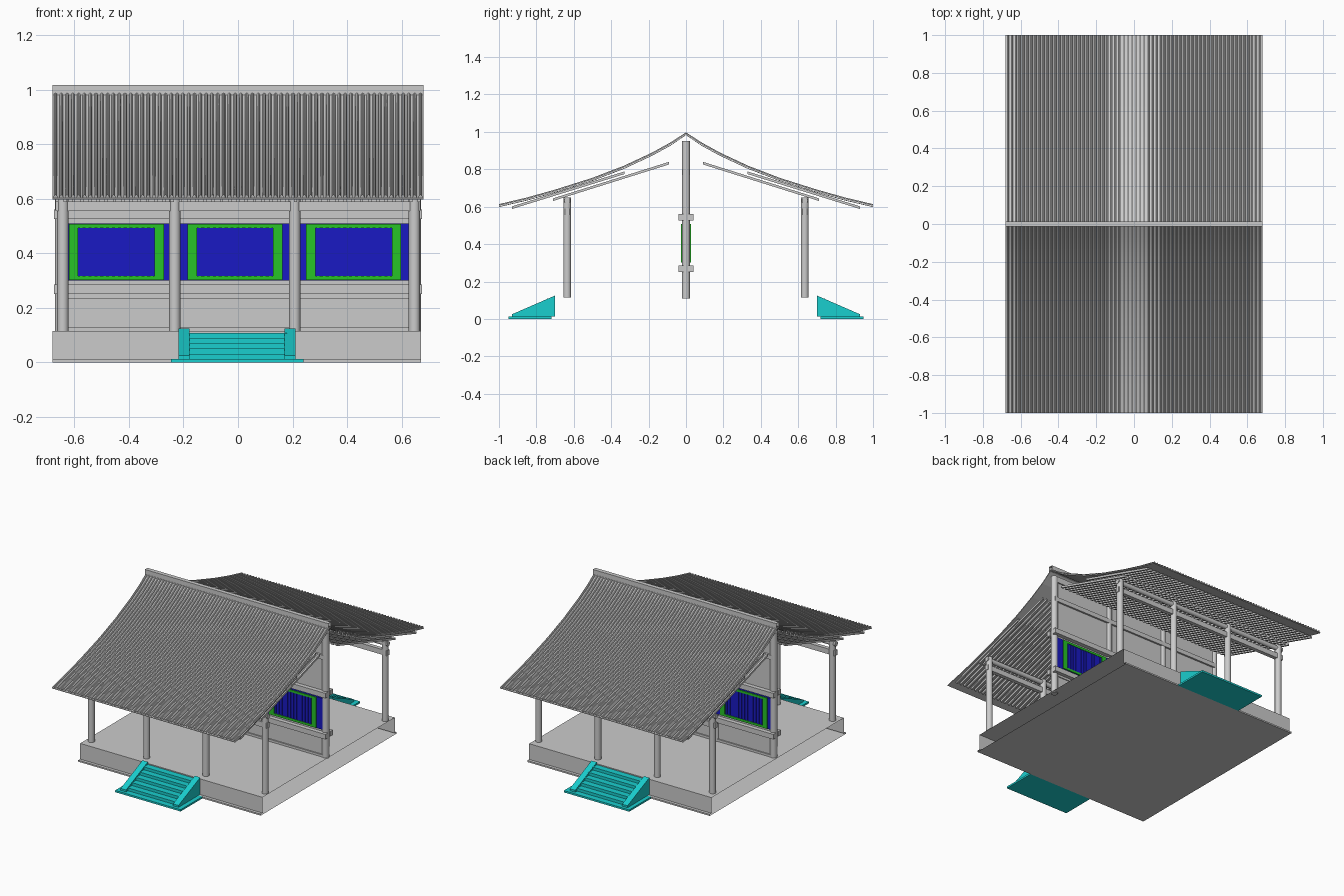
import bpy, bmesh, math
from mathutils import Matrix, Vector

if "Cube" in bpy.data.objects:
    bpy.data.objects.remove(bpy.data.objects["Cube"])


def material(name, rgb):
    m = bpy.data.materials.new(name)
    m.diffuse_color = (*rgb, 1)
    m.use_nodes = True
    m.node_tree.nodes["Principled BSDF"].inputs["Base Color"].default_value = m.diffuse_color
    return m


TEAL = material("teal", (0.01, 0.62, 0.62))
BLUE = material("blue", (0.01, 0.01, 0.55))
GREEN = material("green", (0.02, 0.55, 0.02))


def finish(name, bm, mat=None, smooth=False):
    bmesh.ops.recalc_face_normals(bm, faces=bm.faces)
    me = bpy.data.meshes.new(name)
    bm.to_mesh(me)
    bm.free()
    ob = bpy.data.objects.new(name, me)
    bpy.context.collection.objects.link(ob)
    if mat:
        me.materials.append(mat)
    if smooth:
        bpy.ops.object.select_all(action='DESELECT')
        ob.select_set(True)
        bpy.context.view_layer.objects.active = ob
        bpy.ops.object.shade_smooth_by_angle(angle=math.radians(40))
    return ob


def boxes(name, items, mat=None):
    """Each item is (x0, x1, y0, y1, z0, z1)."""
    bm = bmesh.new()
    for x0, x1, y0, y1, z0, z1 in items:
        m = Matrix.Translation(((x0 + x1) / 2, (y0 + y1) / 2, (z0 + z1) / 2)) @ \
            Matrix.Diagonal((abs(x1 - x0), abs(y1 - y0), abs(z1 - z0), 1))
        bmesh.ops.create_cube(bm, size=1, matrix=m)
    return finish(name, bm, mat)


def extrude_x(name, profile, spans, mat=None, caps=True):
    """Sweep a closed (y, z) profile along x over each span."""
    bm = bmesh.new()
    n = len(profile)
    for x0, x1 in spans:
        a = [bm.verts.new((x0, y, z)) for y, z in profile]
        b = [bm.verts.new((x1, y, z)) for y, z in profile]
        for i in range(n):
            j = (i + 1) % n
            bm.faces.new((a[i], a[j], b[j], b[i]))
        if caps:
            bm.faces.new(a)
            bm.faces.new(b)
    return finish(name, bm, mat)


def columns(name, xs, y, r, z0, z1):
    bm = bmesh.new()
    for x in xs:
        bmesh.ops.create_cone(bm, cap_ends=True, segments=16, radius1=r, radius2=r, depth=z1 - z0,
                              matrix=Matrix.Translation((x, y, (z0 + z1) / 2)))
    return finish(name, bm, smooth=True)


def round_beam(name, y, z, r, x):
    bm = bmesh.new()
    bmesh.ops.create_cone(bm, cap_ends=True, segments=12, radius1=r, radius2=r, depth=2 * x,
                          matrix=Matrix.Translation((0, y, z)) @ Matrix.Rotation(math.pi / 2, 4, 'Y'))
    return finish(name, bm, smooth=True)


# Platform: open-ended shell with a thin plinth edge
half = [(-0.72, 0), (-0.72, 0.01), (-0.70, 0.01), (-0.70, 0.115)]
extrude_x("platform", half + [(-y, z) for y, z in reversed(half)], [(-0.68, 0.672)], caps=False)

# Centre wall: columns, panel and beams
WALL_X = (-0.65, -0.23, 0.21, 0.65)
columns("wall_columns", WALL_X, 0, 0.022, 0.11, 0.95)
boxes("wall_panel", [(-0.65, 0.65, -0.01, 0.01, 0.115, 0.94)])
boxes("wall_beams", [(-0.66, 0.66, -0.022, 0.022, 0.77, 0.80),
                     (-0.66, 0.66, -0.018, 0.018, 0.91, 0.95),
                     (-0.66, 0.66, -0.018, 0.018, 0.115, 0.13),
                     (-0.66, 0.66, -0.016, 0.016, 0.235, 0.25)])

RIDGE_PROFILE = [(0, 0.99), (0.08, 0.935), (0.18, 0.88), (0.33, 0.81), (0.5, 0.745),
                 (0.7, 0.682), (0.85, 0.64), (1.0, 0.605)]
RIBS = 64
PITCH = 1.36 / RIBS


def roof_tiles(name, s):
    """Curved sheet with half-round tile ribs running down the slope."""
    bm = bmesh.new()
    section = [(0, 0)] + [(PITCH * (0.5 - 0.3 * math.cos(a)), 0.009 * math.sin(a))
                          for a in [math.pi * k / 4 for k in range(5)]]
    cols = [(-0.68 + i * PITCH + dx, h) for i in range(RIBS) for dx, h in section] + [(0.68, 0)]
    rows = []
    for k, (y, z) in enumerate(RIDGE_PROFILE):
        p = Vector(RIDGE_PROFILE[max(k - 1, 0)])
        q = Vector(RIDGE_PROFILE[min(k + 1, len(RIDGE_PROFILE) - 1)])
        t = (q - p).normalized()
        edge = 0 if k in (0, len(RIDGE_PROFILE) - 1) else -t.y
        rows.append([bm.verts.new((x, s * (y + h * edge), z + h * t.x)) for x, h in cols])
    for r0, r1 in zip(rows, rows[1:]):
        for i in range(len(cols) - 1):
            bm.faces.new((r0[i], r0[i + 1], r1[i + 1], r1[i]))
    return finish(name, bm, smooth=True)


OUTER_X = (-0.642, -0.232, 0.208, 0.647)
STEPS = 5
for s, side in ((-1, "front"), (1, "back")):
    # Outer colonnade
    columns(side + "_columns", OUTER_X, s * 0.635, 0.021, 0.115, 0.65)
    boxes(side + "_tie_beam", [(-0.67, 0.67, s * 0.622, s * 0.648, 0.555, 0.59)])
    round_beam(side + "_eave_purlin", s * 0.635, 0.632, 0.016, 0.67)

    # Wall rails above and below the windows
    for z, part in ((0.268, "lower"), (0.543, "upper")):
        boxes(f"{side}_{part}_rail", [(-0.675, 0.675, s * 0.012, s * 0.04, z - 0.017, z + 0.017)])

    # Windows: blue band, green frames, blue lattice
    boxes(side + "_window_band", [(-0.64, 0.64, s * 0.01, s * 0.021, 0.30, 0.51)], BLUE)
    frames, bars = [], []
    for c in (-0.446, -0.011, 0.424):
        ya, yb = s * 0.012, s * 0.027
        w, v = 0.174, 0.140
        frames += [(c - w, c - v, ya, yb, 0.302, 0.508), (c + v, c + w, ya, yb, 0.302, 0.508),
                   (c - v, c + v, ya, yb, 0.302, 0.317), (c - v, c + v, ya, yb, 0.493, 0.508)]
        for i in range(13):
            x = c - v + 0.28 * (i + 0.5) / 13
            bars.append((x - 0.005, x + 0.005, ya, s * 0.025, 0.317, 0.493))
    boxes(side + "_window_frames", frames, GREEN)
    boxes(side + "_window_lattice", bars, BLUE)

    # Stairs with sloping side walls on a base slab
    steps = [(s * 0.70, 0.012)]
    for i in range(STEPS):
        z = 0.108 - i * 0.096 / STEPS
        steps += [(s * (0.70 + 0.042 * i), z), (s * (0.70 + 0.042 * (i + 1)), z)]
    steps.append((s * 0.91, 0.012))
    extrude_x(side + "_steps", steps, [(-0.18, 0.18)], TEAL)
    extrude_x(side + "_stair_walls",
              [(s * 0.70, 0.012), (s * 0.70, 0.125), (s * 0.93, 0.025), (s * 0.93, 0.012)],
              [(-0.218, -0.178), (0.17, 0.21)], TEAL)
    boxes(side + "_stair_slab", [(-0.245, 0.24, s * 0.72, s * 0.95, 0, 0.012)], TEAL)

    # Roof: tiles, thin underside and two layers of rafters
    roof_tiles(side + "_roof_tiles", s)
    under = [(s * y, z - 0.003) for y, z in RIDGE_PROFILE]
    extrude_x(side + "_roof_board", under + [(y, z - 0.004) for y, z in reversed(under)],
              [(-0.68, 0.68)])
    spans = [(-0.67 + i * 1.328 / 44, -0.67 + i * 1.328 / 44 + 0.012) for i in range(45)]
    for part, (y0, z0), (y1, z1) in (("inner", (0.09, 0.84), (0.71, 0.645)),
                                     ("flying", (0.33, 0.788), (0.93, 0.602))):
        extrude_x(f"{side}_{part}_rafters",
                  [(s * y0, z0), (s * y1, z1), (s * y1, z1 - 0.014), (s * y0, z0 - 0.014)], spans)

# Ridge cap: open-ended box along the top
extrude_x("ridge_cap", [(-0.014, 0.98), (-0.014, 1.018), (0.014, 1.018), (0.014, 0.98)],
          [(-0.68, 0.68)], caps=False)
